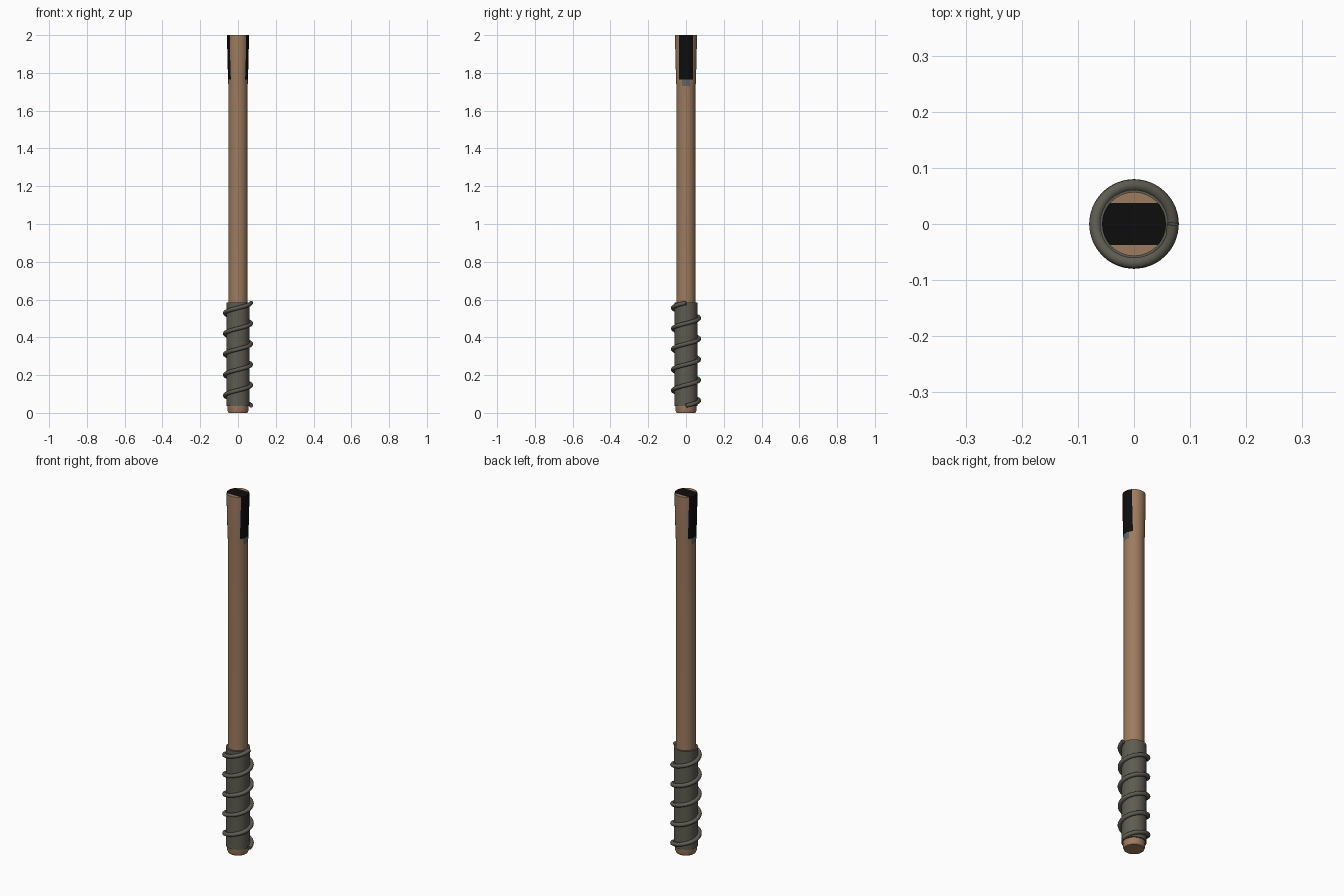
import bpy, bmesh, math
from mathutils import Vector

cube = bpy.data.objects.get("Cube")
if cube:
    bpy.data.objects.remove(cube, do_unlink=True)


def material(name, rgb):
    m = bpy.data.materials.new(name)
    m.use_nodes = True
    colour = (*rgb, 1)
    m.diffuse_color = colour
    m.node_tree.nodes["Principled BSDF"].inputs["Base Color"].default_value = colour
    return m


wood = material("brown wood", (0.34, 0.2, 0.115))
char = material("charred black", (0.004, 0.004, 0.004))
ash = material("ash grey", (0.12, 0.13, 0.14))
wrap = material("dark olive grey", (0.11, 0.105, 0.082))


def lathe(name, profile, mats, sides=32, paint=None):
    """Closed round body from (radius, height) pairs."""
    bm = bmesh.new()
    rings = []
    for r, z in profile:
        angles = [2 * math.pi * i / sides for i in range(sides)]
        rings.append([bm.verts.new((r * math.cos(a), r * math.sin(a), z)) for a in angles])
    for low, high in zip(rings, rings[1:]):
        for i in range(sides):
            j = (i + 1) % sides
            bm.faces.new((low[i], low[j], high[j], high[i]))
    bm.faces.new(rings[0][::-1])
    bm.faces.new(rings[-1])
    if paint:
        paint(bm)
    mesh = bpy.data.meshes.new(name)
    bm.to_mesh(mesh)
    bm.free()
    for m in mats:
        mesh.materials.append(m)
    ob = bpy.data.objects.new(name, mesh)
    bpy.context.collection.objects.link(ob)
    bpy.ops.object.select_all(action="DESELECT")
    ob.select_set(True)
    bpy.context.view_layer.objects.active = ob
    bpy.ops.object.shade_smooth_by_angle(angle=math.radians(40))
    return ob


CHAR_HALF, ASH_HALF = 0.037, 0.02
CHAR_LOW, ASH_LOW = 1.765, 1.73


def paint_burnt_end(bm):
    # Cut the edges of the burnt strip that runs over the end and down both sides
    for y in (-CHAR_HALF, -ASH_HALF, ASH_HALF, CHAR_HALF):
        top = [f for f in bm.faces if f.calc_center_median().z > ASH_LOW]
        geom = top + list({e for f in top for e in f.edges}) + list({v for f in top for v in f.verts})
        bmesh.ops.bisect_plane(bm, geom=geom, dist=1e-5,
                               plane_co=Vector((0, y, 0)), plane_no=Vector((0, 1, 0)))
    for f in bm.faces:
        c = f.calc_center_median()
        if c.z > CHAR_LOW and abs(c.y) < CHAR_HALF:
            f.material_index = 1
        elif c.z > ASH_LOW and abs(c.y) < ASH_HALF:
            f.material_index = 2


# Wooden rod, slightly flared at both ends
lathe("wooden_rod",
      [(0.05, 0), (0.055, 0.012), (0.055, 0.05), (0.051, 0.3), (0.051, ASH_LOW),
       (0.053, CHAR_LOW), (0.057, 1.93), (0.057, 2)],
      [wood, char, ash], paint=paint_burnt_end)

# Grip sleeve
lathe("grip_sleeve", [(0.061, 0.036), (0.061, 0.585)], [wrap])

# Cord wound around the grip
TURNS, STEPS = 5, 32
curve = bpy.data.curves.new("grip_cord", "CURVE")
curve.dimensions = "3D"
curve.bevel_depth = 0.011
curve.bevel_resolution = 3
curve.use_fill_caps = True
spline = curve.splines.new("POLY")
count = TURNS * STEPS
spline.points.add(count)
for i, p in enumerate(spline.points):
    a = 2 * math.pi * i / STEPS
    p.co = (0.069 * math.cos(a), 0.069 * math.sin(a), 0.038 + 0.545 * i / count, 1)
spline.use_smooth = True
curve.materials.append(wrap)
cord = bpy.data.objects.new("grip_cord", curve)
bpy.context.collection.objects.link(cord)
